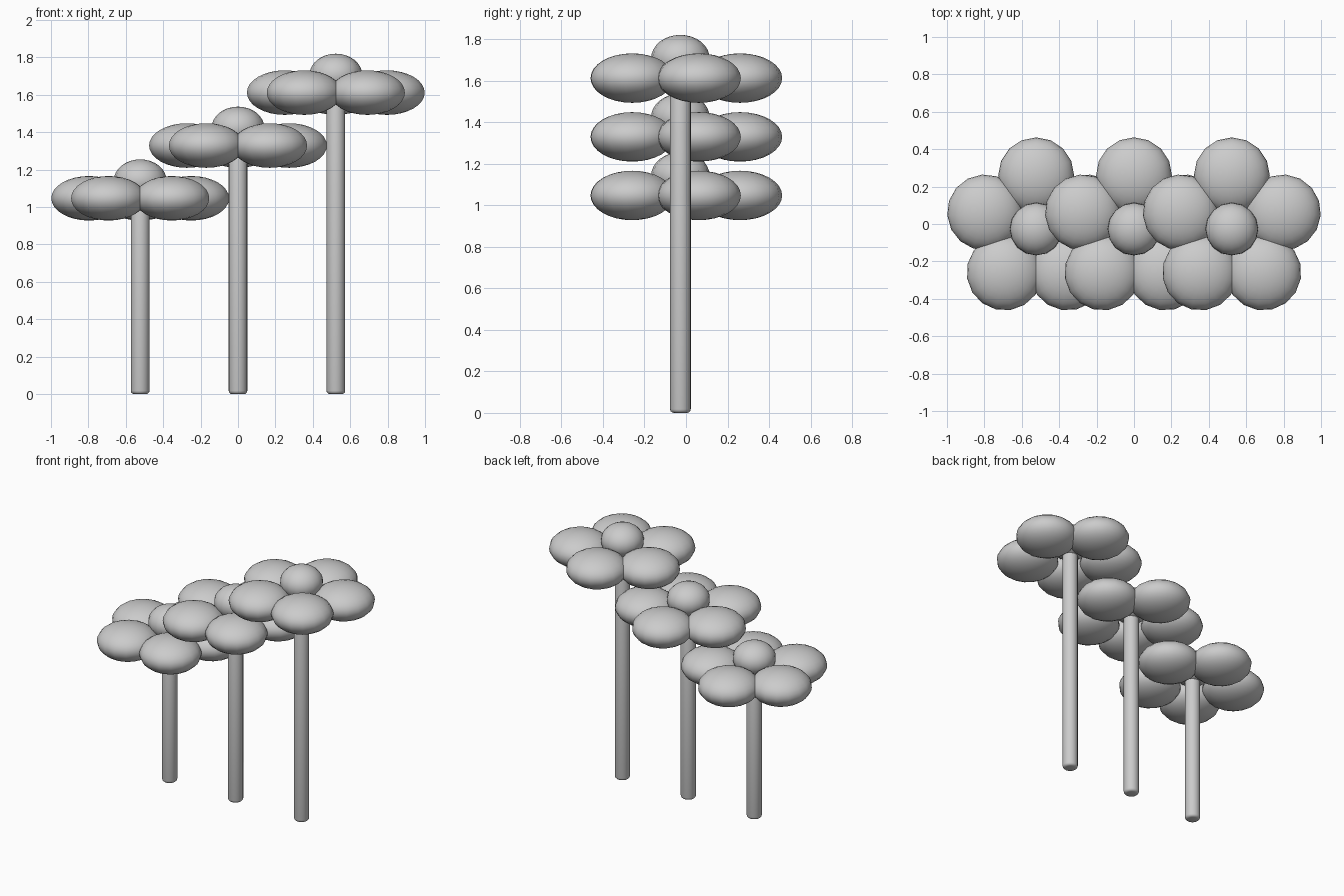
import bpy, bmesh, math

if "Cube" in bpy.data.objects:
    bpy.data.objects.remove(bpy.data.objects["Cube"])

grey = bpy.data.materials.new("plain_grey")
grey.diffuse_color = (0.6, 0.6, 0.6, 1)
grey.use_nodes = True
grey.node_tree.nodes["Principled BSDF"].inputs["Base Color"].default_value = grey.diffuse_color

CENTRE_Y = -0.027
RING = 0.287          # distance of petal centres from the stem axis
STEM_R = 0.05


def finish(obj, name):
    obj.name = name
    obj.data.materials.append(grey)
    bpy.ops.object.shade_smooth_by_angle(angle=math.radians(40))


def ellipsoid(name, location, scale, turn=0.0):
    bpy.ops.mesh.primitive_uv_sphere_add(segments=16, ring_count=16, radius=1,
                                         location=location, rotation=(0, 0, turn))
    obj = bpy.context.object
    obj.scale = scale
    bpy.ops.object.transform_apply(location=False, rotation=True, scale=True)
    finish(obj, name)


def stem(name, x, height):
    bpy.ops.mesh.primitive_cylinder_add(vertices=20, radius=STEM_R, depth=height,
                                        location=(x, CENTRE_Y, height / 2))
    obj = bpy.context.object
    # Rounded rims at both ends
    bm = bmesh.new()
    bm.from_mesh(obj.data)
    rims = [e for e in bm.edges if abs(e.verts[0].co.z - e.verts[1].co.z) < 1e-4]
    bmesh.ops.bevel(bm, geom=rims, offset=0.018, segments=3, profile=0.5, affect='EDGES')
    bm.to_mesh(obj.data)
    bm.free()
    finish(obj, name)


def flower(label, x, z):
    stem(label + "_stem", x, z + 0.03)
    # Five flattened round petals, one pointing straight back
    for i in range(5):
        a = math.pi / 2 + i * math.tau / 5
        ellipsoid(f"{label}_petal_{i + 1}",
                  (x + RING * math.cos(a), CENTRE_Y + RING * math.sin(a), z),
                  (0.203, 0.203, 0.119), a)
    # Raised flower centre
    ellipsoid(label + "_flower_centre", (x, CENTRE_Y, z + 0.095), (0.141, 0.141, 0.113))


for label, x, z in (("short", -0.523, 1.047), ("middle", 0.0, 1.329), ("tall", 0.523, 1.612)):
    flower(label, x, z)
